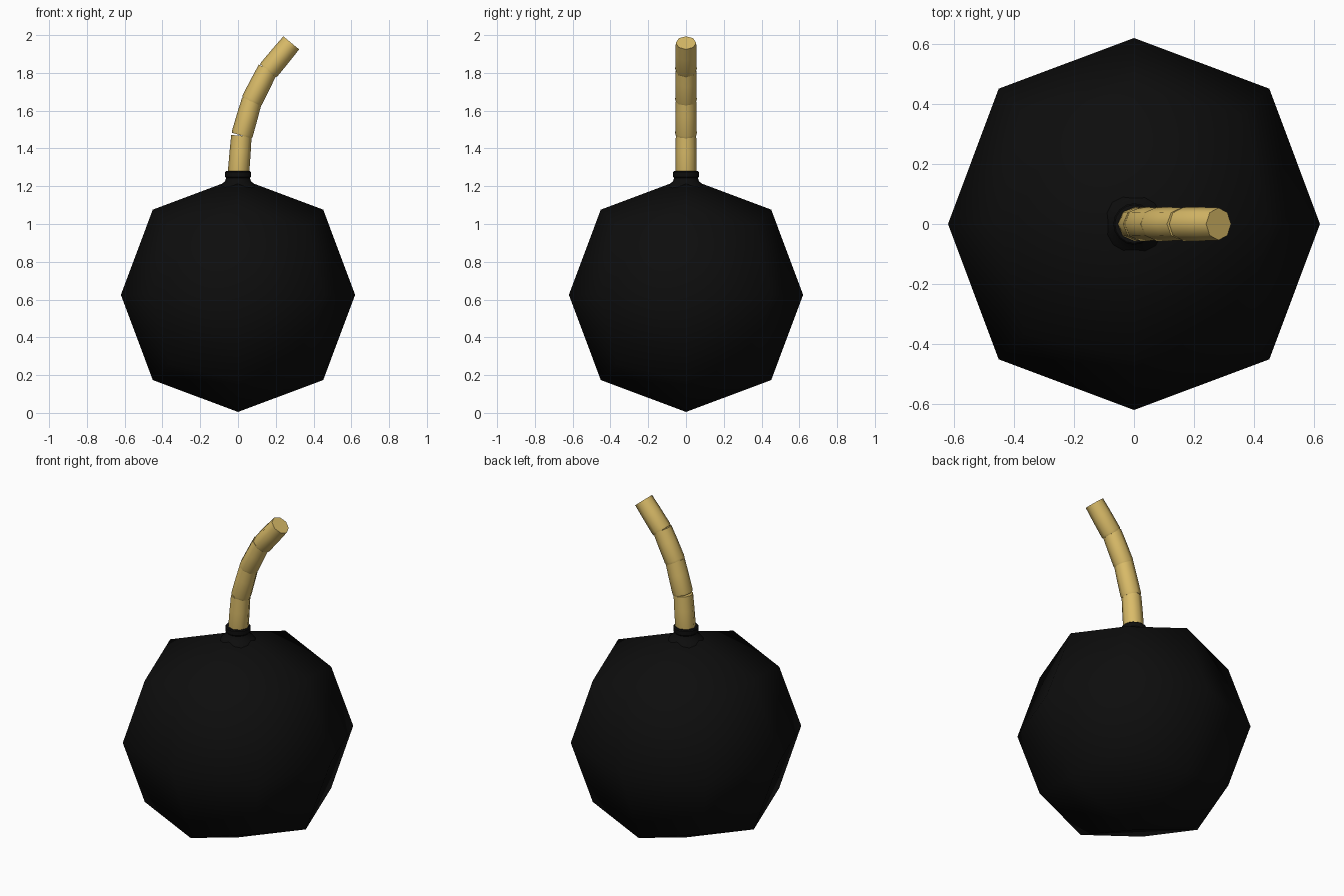
import bpy, bmesh, math
from mathutils import Vector

if "Cube" in bpy.data.objects:
    bpy.data.objects.remove(bpy.data.objects["Cube"])


def material(name, rgb):
    m = bpy.data.materials.new(name)
    m.diffuse_color = (*rgb, 1)
    m.use_nodes = True
    m.node_tree.nodes["Principled BSDF"].inputs["Base Color"].default_value = m.diffuse_color
    return m


BLACK = material("black_iron", (0.004, 0.004, 0.004))
STRAW = material("straw_cord", (0.70, 0.50, 0.14))


def finish(bm, name, mat, angle=None):
    bmesh.ops.recalc_face_normals(bm, faces=bm.faces)
    me = bpy.data.meshes.new(name)
    bm.to_mesh(me)
    bm.free()
    me.materials.append(mat)
    ob = bpy.data.objects.new(name, me)
    bpy.context.collection.objects.link(ob)
    bpy.ops.object.select_all(action='DESELECT')
    ob.select_set(True)
    bpy.context.view_layer.objects.active = ob
    if angle is None:
        bpy.ops.object.shade_smooth()
    else:
        bpy.ops.object.shade_smooth_by_angle(angle=math.radians(angle))
    return ob


def lathe(name, mat, profile, sides, angle):
    """Closed solid of revolution about z from (radius, height) pairs."""
    bm = bmesh.new()
    rings = [[bm.verts.new((r * math.cos(2 * math.pi * i / sides),
                            r * math.sin(2 * math.pi * i / sides), z))
              for i in range(sides)] for r, z in profile]
    for a, b in zip(rings, rings[1:]):
        for i in range(sides):
            j = (i + 1) % sides
            bm.faces.new((a[i], a[j], b[j], b[i]))
    bm.faces.new(rings[0])
    bm.faces.new(rings[-1])
    return finish(bm, name, mat, angle)


# Body: once-subdivided cube pushed out to a coarse ball
bm = bmesh.new()
bmesh.ops.create_cube(bm, size=2)
bmesh.ops.subdivide_edges(bm, edges=bm.edges[:], cuts=1, use_grid_fill=True)
radius = {1: 0.62, 2: 0.638, 3: 0.632}   # face centre, edge middle, corner
for v in bm.verts:
    outward = sum(abs(c) > 0.5 for c in v.co)
    v.co = v.co.normalized() * radius[outward] + Vector((0, 0, 0.625))
finish(bm, "bomb_body", BLACK)

# Neck: flared foot rising into a small collar
lathe("neck_collar", BLACK,
      [(0.11, 1.18), (0.085, 1.214), (0.07, 1.225), (0.063, 1.243),
       (0.069, 1.25), (0.069, 1.275), (0.064, 1.28)], 16, 40)

# Fuse: four straight eight-sided cord pieces following a bend to +x
pieces = [((0.001, 1.25), (0.018, 1.467)),
          ((0.020, 1.468), (0.074, 1.656)),
          ((0.071, 1.648), (0.158, 1.819)),
          ((0.159, 1.811), (0.282, 1.959))]
for n, (a, b) in enumerate(pieces, 1):
    dx, dz = b[0] - a[0], b[1] - a[1]
    length = math.hypot(dx, dz)
    ob = lathe(f"fuse_piece_{n}", STRAW,
               [(0.054, 0), (0.057, 0.012), (0.056, length * 0.6),
                (0.054, length)], 8, 50)
    ob.location = (a[0], 0, a[1])
    ob.rotation_euler = (0, math.atan2(dx, dz), 0)
